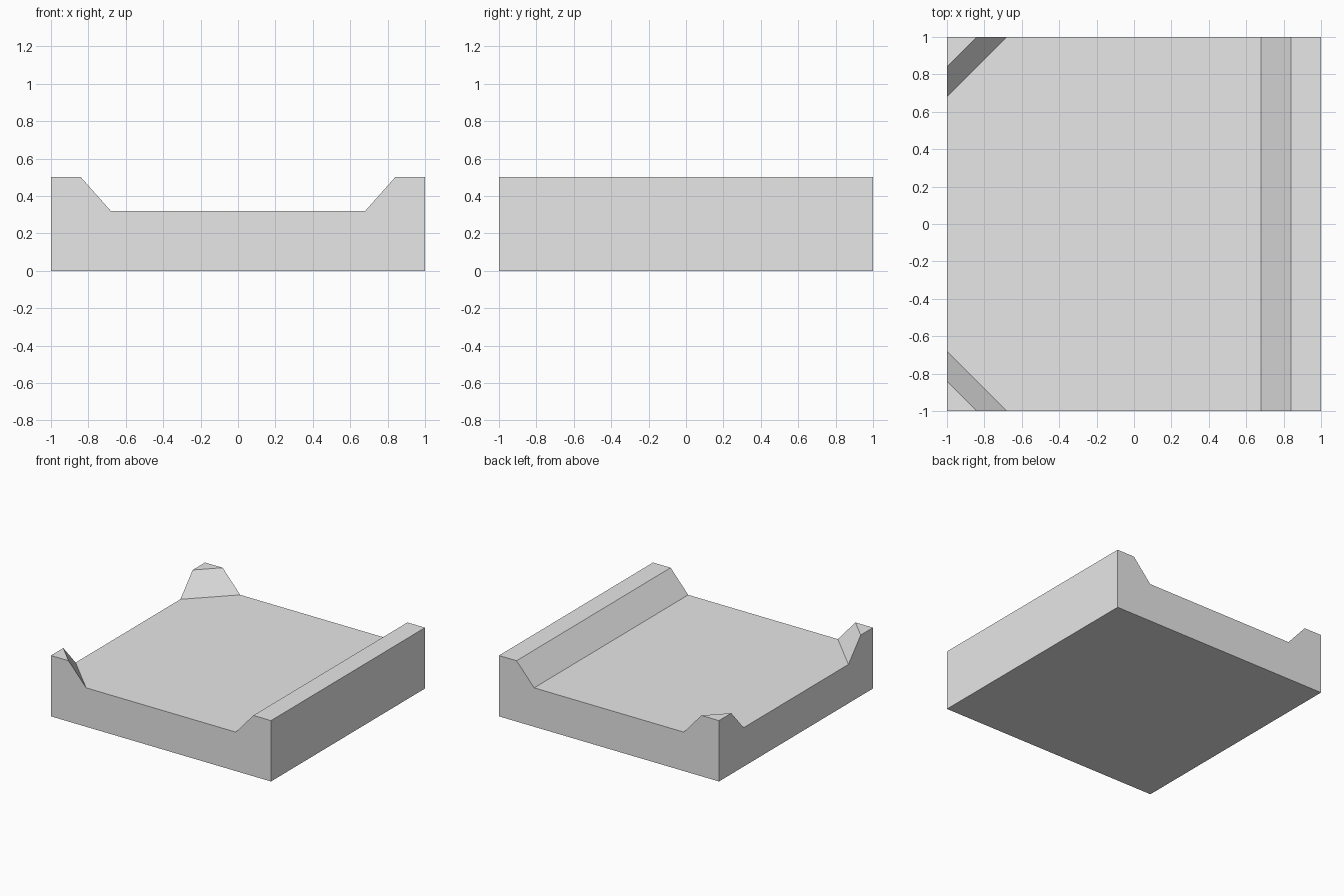
import bpy
import bmesh
from mathutils import Vector

if "Cube" in bpy.data.objects:
    bpy.data.objects.remove(bpy.data.objects["Cube"], do_unlink=True)

TOP, FLOOR = 0.5, 0.32      # rim height, recessed floor height
FOOT, CREST = 0.32, 0.16    # bank widths at floor level and at the rim

grey = bpy.data.materials.new("light_grey")
grey.use_nodes = True
colour = (0.8, 0.8, 0.8, 1)
grey.diffuse_color = colour
grey.node_tree.nodes["Principled BSDF"].inputs["Base Color"].default_value = colour


def box(bm, low, high):
    bmesh.ops.create_cube(bm, size=1)
    low, high = Vector(low), Vector(high)
    for v in bm.verts:
        v.co = (low + high) / 2 + v.co * (high - low)


def add_object(name, bm):
    mesh = bpy.data.meshes.new(name)
    bm.to_mesh(mesh)
    bm.free()
    mesh.materials.append(grey)
    obj = bpy.data.objects.new(name, mesh)
    bpy.context.collection.objects.link(obj)
    return obj


# Solid block
bm = bmesh.new()
box(bm, (-1, -1, 0), (1, 1, TOP))
tile = add_object("ground_tile", bm)

# Recess: an oversized box trimmed by the three sloping banks
bm = bmesh.new()
box(bm, (-1.5, -1.5, FLOOR), (1.5, 1.5, TOP + 0.2))
rise, run = TOP - FLOOR, FOOT - CREST
banks = [
    (Vector((1 - FOOT, 0, FLOOR)), Vector((rise, 0, -run))),          # long ridge
    (Vector((FOOT - 1, -1, FLOOR)), Vector((-rise, -rise, -run))),    # front corner
    (Vector((FOOT - 1, 1, FLOOR)), Vector((-rise, rise, -run))),      # back corner
]
for point, normal in banks:
    geom = bm.verts[:] + bm.edges[:] + bm.faces[:]
    cut = bmesh.ops.bisect_plane(bm, geom=geom, plane_co=point, plane_no=normal,
                                 clear_outer=True)["geom_cut"]
    edges = [e for e in cut if isinstance(e, bmesh.types.BMEdge)]
    bmesh.ops.contextual_create(bm, geom=edges)
bmesh.ops.recalc_face_normals(bm, faces=bm.faces[:])
cutter = add_object("recess_cutter", bm)
cutter.hide_render = True

# Carve the recess and keep the finished mesh
carve = tile.modifiers.new("carve_recess", "BOOLEAN")
carve.operation = "DIFFERENCE"
carve.solver = "EXACT"
carve.object = cutter
bpy.context.view_layer.objects.active = tile
bpy.ops.object.modifier_apply(modifier=carve.name)
bpy.data.objects.remove(cutter, do_unlink=True)
